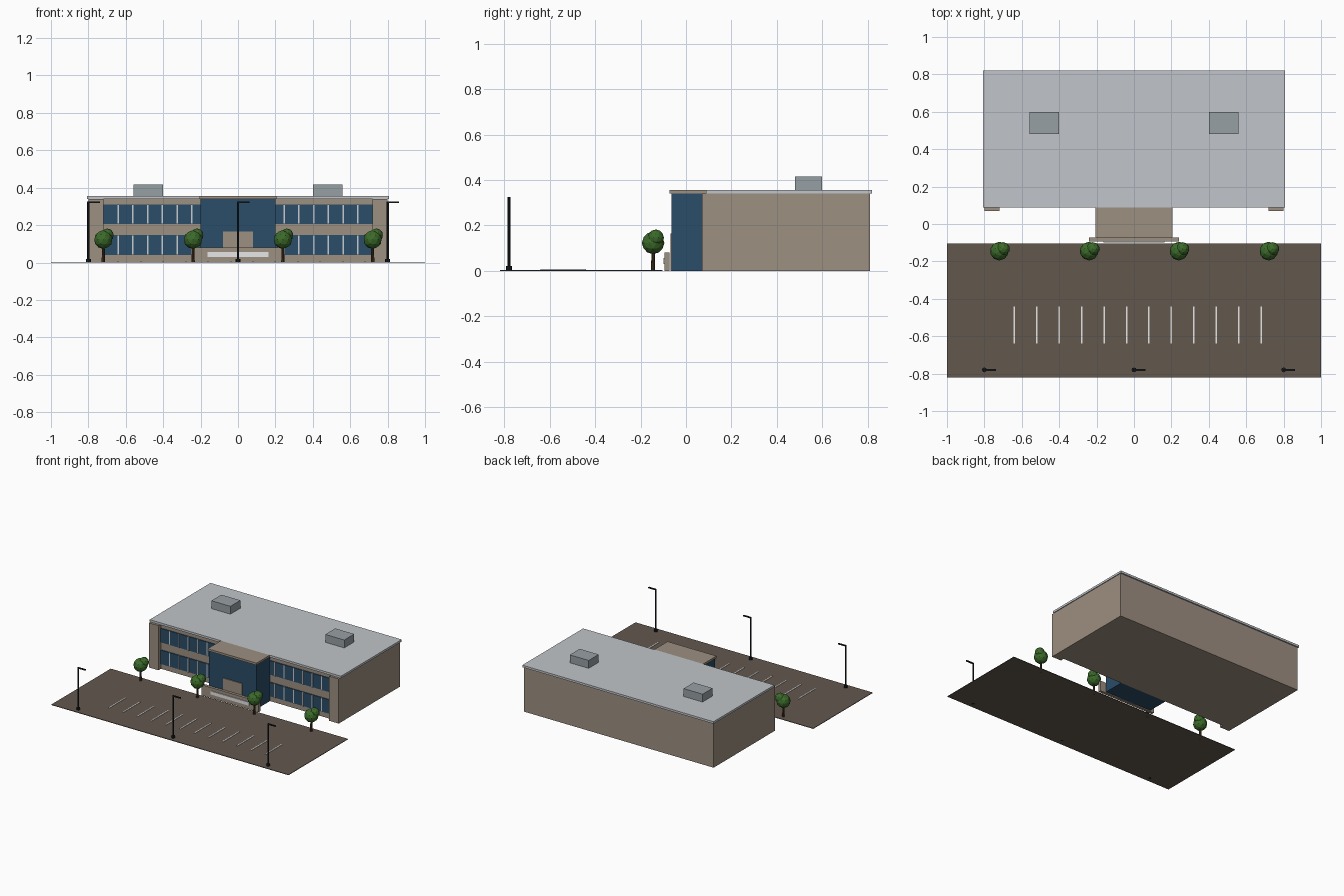
import bpy, bmesh
from mathutils import Matrix, Vector

if "Cube" in bpy.data.objects:
    bpy.data.objects.remove(bpy.data.objects["Cube"], do_unlink=True)


def material(name, rgb):
    mat = bpy.data.materials.new(name)
    mat.use_nodes = True
    linear = [(c / 255) ** 2.2 for c in rgb] + [1]
    mat.diffuse_color = linear
    mat.node_tree.nodes["Principled BSDF"].inputs["Base Color"].default_value = linear
    return mat


TAN = material("tan wall", (156, 142, 128))
ROOF = material("roof grey", (192, 196, 200))
UNIT = material("unit grey", (150, 158, 162))
GLASS = material("blue glass", (46, 78, 104))
FRAME = material("light frame", (200, 204, 208))
ASPHALT = material("brown asphalt", (98, 88, 79))
PAINT = material("white paint", (230, 230, 230))
METAL = material("dark metal", (32, 35, 38))
BARK = material("bark", (72, 54, 38))
LEAF = material("leaf green", (62, 106, 46))


def finish(name, bm, mat):
    mesh = bpy.data.meshes.new(name)
    bm.to_mesh(mesh)
    bm.free()
    mesh.materials.append(mat)
    obj = bpy.data.objects.new(name, mesh)
    bpy.context.collection.objects.link(obj)
    return obj


def boxes(name, mat, spans):
    """One object from boxes, each given as x, y and z ranges."""
    bm = bmesh.new()
    for span in spans:
        centre = Vector([(a + b) / 2 for a, b in span])
        size = Vector([b - a for a, b in span])
        bmesh.ops.create_cube(bm, size=1, matrix=Matrix.LocRotScale(centre, None, size))
    return finish(name, bm, mat)


def mirrored(x, y, z):
    return [(x, y, z), ((-x[1], -x[0]), y, z)]


def post(name, mat, x, y, z, r1, r2, sides):
    bm = bmesh.new()
    bmesh.ops.create_cone(bm, cap_ends=True, segments=sides, radius1=r1, radius2=r2,
                          depth=z[1] - z[0], matrix=Matrix.Translation((x, y, sum(z) / 2)))
    return finish(name, bm, mat)


# Main building
boxes("main_building", TAN, [((-.8, .8), (.1, .81), (0, .34))])
boxes("corner_piers", TAN, mirrored((.72, .8), (.07, .1), (0, .34)))
boxes("roof_slab", ROOF, [((-.806, .806), (.088, .82), (.34, .356))])
boxes("rooftop_units", UNIT, mirrored((.4, .56), (.48, .6), (.356, .416)))

# Window bands with slim mullions
floors = [(.04, .146), (.205, .311)]
panes, mullions = [], []
for z in floors:
    panes += mirrored((.2, .718), (.093, .1), z)
    for i in range(1, 7):
        x = .72 - .079 * i
        mullions += mirrored((x - .004, x + .004), (.089, .095), z)
boxes("window_bands", GLASS, panes)
boxes("window_mullions", FRAME, mullions)

# Entrance block
boxes("entrance_block", GLASS, [((-.2, .2), (-.063, .1), (0, .34))])
boxes("entrance_cap", TAN, [((-.206, .206), (-.072, .088), (.34, .356))])
boxes("entrance_door", TAN, [((-.08, .08), (-.069, -.063), (0, .165))])

# Low front wall with blank panel
boxes("front_wall", TAN, [((-.24, .24), (-.094, -.073), (0, .08))])
boxes("wall_panel", PAINT, [((-.162, .162), (-.1, -.094), (.03, .056))])

# Parking lot
boxes("parking_lot", ASPHALT, [((-1, 1), (-.82, -.104), (0, .004))])
boxes("parking_lines", PAINT, [((-.644 + .12 * i, -.636 + .12 * i), (-.64, -.44), (.003, .007))
                               for i in range(12)])

# Lamp posts
for i, x in enumerate((-.8, 0, .8)):
    post(f"lamp_base_{i}", METAL, x, -.78, (0, .02), .013, .013, 8)
    post(f"lamp_pole_{i}", METAL, x, -.78, (.02, .325), .006, .006, 8)
    boxes(f"lamp_arm_{i}", METAL, [((x, x + .062), (-.785, -.775), (.318, .326))])

# Trees
for i, x in enumerate((-.72, -.24, .24, .72)):
    post(f"tree_trunk_{i}", BARK, x, -.145, (0, .1), .009, .007, 8)
    crown = bmesh.new()
    for offset, radius in (((0, 0, .123), .05), ((.02, .012, .146), .036)):
        bmesh.ops.create_icosphere(crown, subdivisions=2, radius=radius,
                                   matrix=Matrix.Translation(Vector((x, -.145, 0)) + Vector(offset)))
    finish(f"tree_crown_{i}", crown, LEAF)
